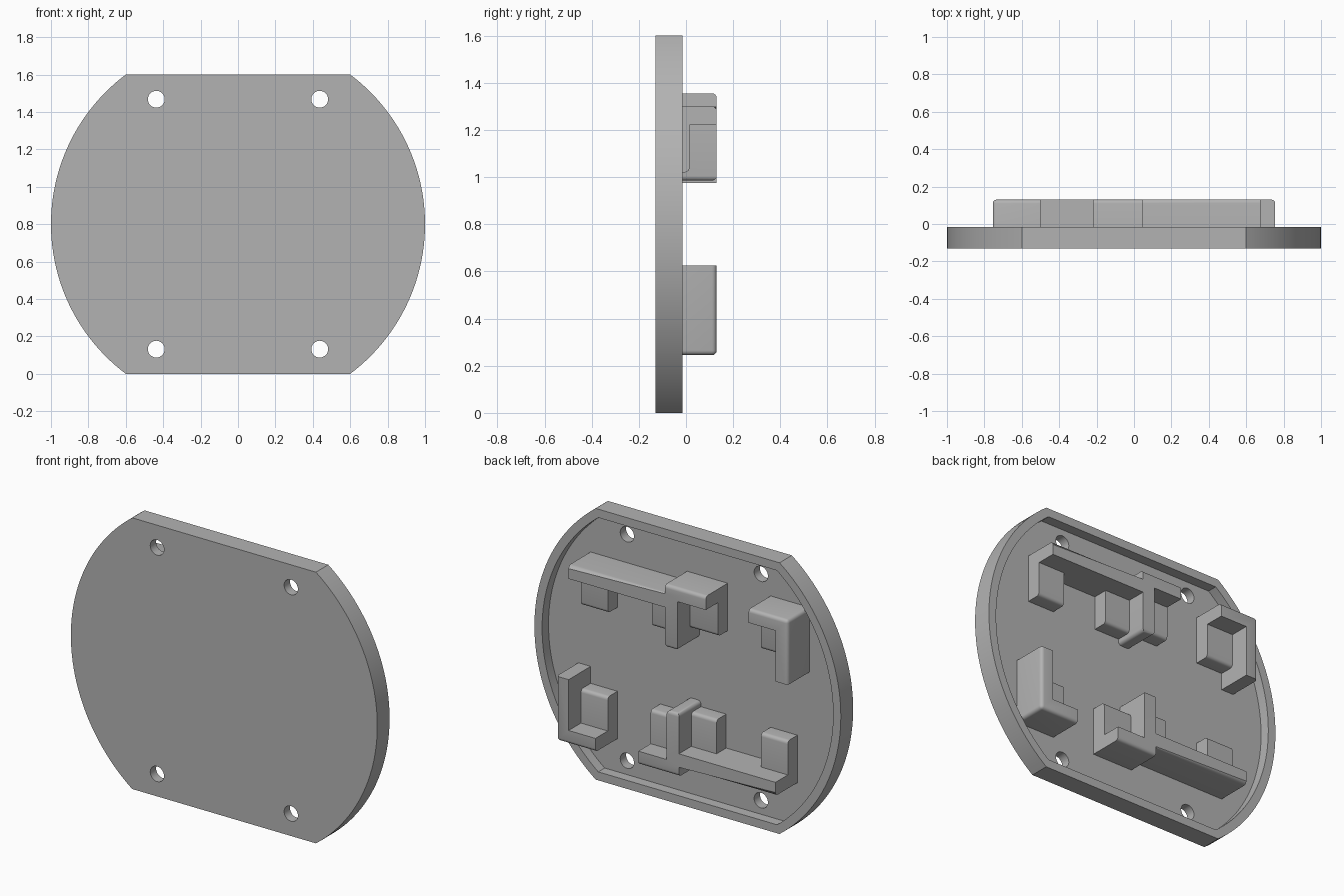
import bpy, bmesh, math

if "Cube" in bpy.data.objects:
    bpy.data.objects.remove(bpy.data.objects["Cube"], do_unlink=True)

MID = 0.8                                   # height of the plate centre
FRONT, RIM, FLOOR, TOP, PAD = -0.13, -0.015, -0.075, 0.13, 0.015

grey = bpy.data.materials.new("plain grey")
grey.use_nodes = True
colour = (0.45, 0.45, 0.45, 1)
grey.diffuse_color = colour
grey.node_tree.nodes["Principled BSDF"].inputs["Base Color"].default_value = colour


def extrude(name, outline, y0, y1, backs=(), corners=(), radius=0.02):
    """Extrude an (x, z) outline along y; round chosen back edges and corners."""
    bm = bmesh.new()
    front = [bm.verts.new((x, y0, z)) for x, z in outline]
    back = [bm.verts.new((x, y1, z)) for x, z in outline]
    n = len(outline)
    bm.faces.new(front)
    bm.faces.new(back[::-1])
    for i in range(n):
        j = (i + 1) % n
        bm.faces.new((front[j], front[i], back[i], back[j]))
    bmesh.ops.recalc_face_normals(bm, faces=bm.faces)
    edges = [bm.edges.get((back[i], back[(i + 1) % n])) for i in backs]
    edges += [bm.edges.get((front[i], back[i])) for i in corners]
    if edges:
        bmesh.ops.bevel(bm, geom=edges, offset=radius, segments=4,
                        profile=0.5, affect='EDGES')
    mesh = bpy.data.meshes.new(name)
    bm.to_mesh(mesh)
    bm.free()
    mesh.materials.append(grey)
    ob = bpy.data.objects.new(name, mesh)
    bpy.context.collection.objects.link(ob)
    return ob


def activate(ob):
    bpy.ops.object.select_all(action='DESELECT')
    ob.select_set(True)
    bpy.context.view_layer.objects.active = ob


def smooth(ob):
    activate(ob)
    bpy.ops.object.shade_smooth_by_angle(angle=math.radians(30))


def cut(ob, cutter):
    activate(ob)
    mod = ob.modifiers.new("cut", 'BOOLEAN')
    mod.operation, mod.solver, mod.object = 'DIFFERENCE', 'EXACT', cutter
    bpy.ops.object.modifier_apply(modifier=mod.name)
    bpy.data.objects.remove(cutter, do_unlink=True)


def flat_disc(r, half, steps=48):
    """Circle with its top and bottom cut off straight."""
    a = math.asin(half / r)
    arc = [-a + 2 * a * i / steps for i in range(steps + 1)]
    return [(r * math.cos(t + k), MID + r * math.sin(t + k))
            for k in (0, math.pi) for t in arc]


def circle(x, z, r, steps=32):
    return [(x + r * math.cos(math.tau * i / steps),
             z + r * math.sin(math.tau * i / steps)) for i in range(steps)]


# Plate with a shallow recess in the back and four screw holes
plate = extrude("cover_plate", flat_disc(1.0, MID), FRONT, RIM)
cut(plate, extrude("recess_cutter", flat_disc(0.95, 0.75), FLOOR, 0.1))
for sx in (-1, 1):
    for sz in (-1, 1):
        cut(plate, extrude("hole_cutter", circle(0.437 * sx, MID + 0.668 * sz, 0.045), -0.3, 0.2))
smooth(plate)

# Long holder: bar, raised short bar and a rib between them
holder = [(0.675, 1.22), (0.675, 1.30), (0.045, 1.30), (0.045, 1.355), (-0.22, 1.355),
          (-0.22, 1.275), (-0.035, 1.275), (-0.035, 0.985), (0.045, 0.985), (0.045, 1.22)]
# Corner holder: L shape
corner = [(-0.755, 0.975), (-0.675, 0.975), (-0.675, 1.275), (-0.5, 1.275),
          (-0.5, 1.355), (-0.755, 1.355)]
# Low support pads in the inner corners: x range, z range
pads = [(0.5, 0.675, 1.02, 1.22), (0.045, 0.21, 1.02, 1.22),
        (-0.22, -0.035, 1.075, 1.275), (-0.675, -0.5, 1.075, 1.275)]

# The lower set is the upper one turned half a turn
for side, s in (("upper", 1), ("lower", -1)):
    def turn(points):
        return [(s * x, MID + s * (z - MID)) for x, z in points]

    smooth(extrude(side + "_long_holder", turn(holder), FLOOR, TOP, (1, 3, 7), (7, 8)))
    smooth(extrude(side + "_corner_holder", turn(corner), FLOOR, TOP, (4, 5), (5,)))
    for i, (x0, x1, z0, z1) in enumerate(pads):
        box = [(x0, z0), (x1, z0), (x1, z1), (x0, z1)]
        smooth(extrude(f"{side}_pad_{i + 1}", turn(box), FLOOR, PAD, (0,)))
